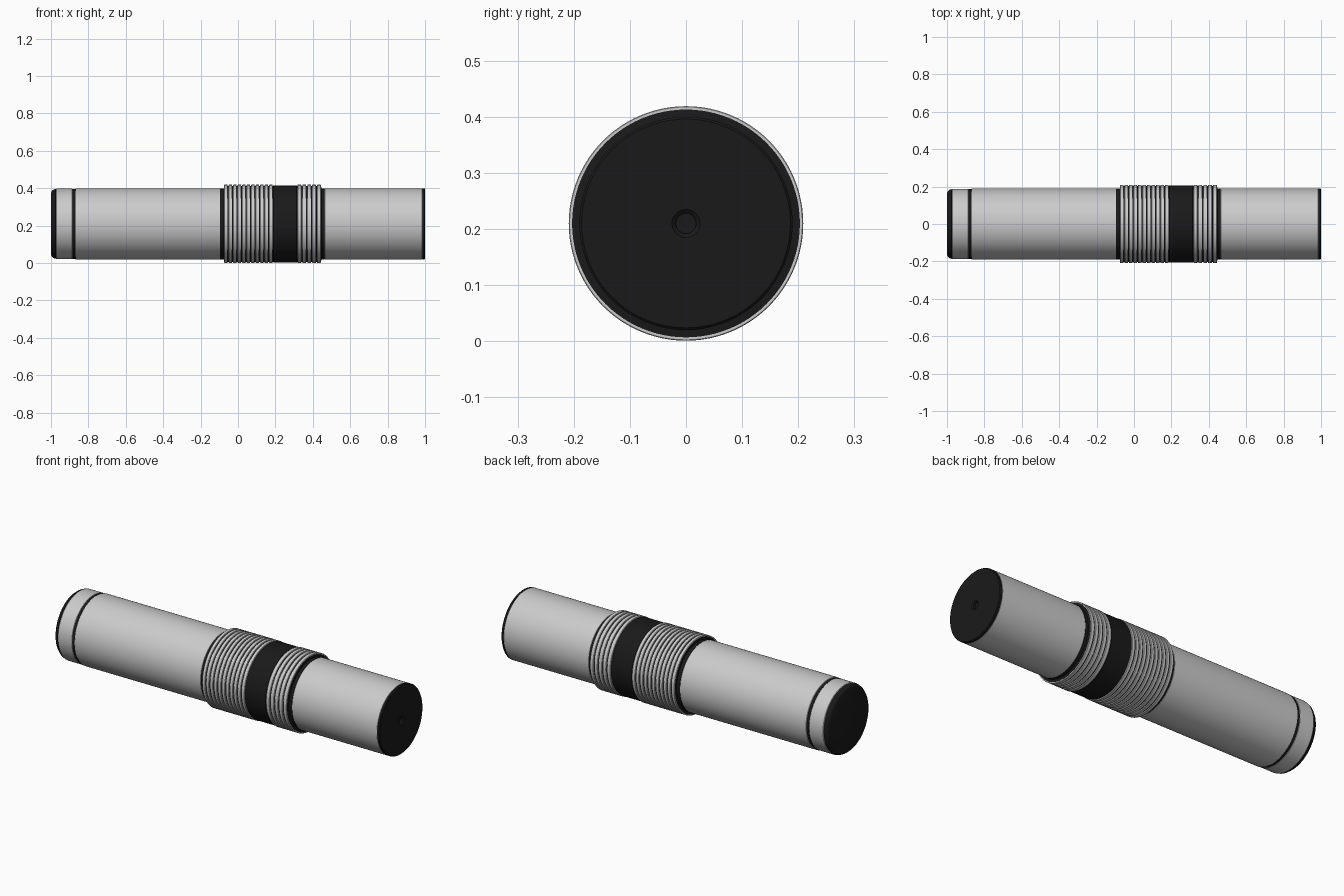
import bpy, bmesh, math

if "Cube" in bpy.data.objects:
    bpy.data.objects.remove(bpy.data.objects["Cube"])

CZ = 0.21     # height of the long axis
SEGS = 96


def material(name, rgb):
    m = bpy.data.materials.new(name)
    m.diffuse_color = (*rgb, 1)
    m.use_nodes = True
    m.node_tree.nodes["Principled BSDF"].inputs["Base Color"].default_value = m.diffuse_color
    return m


BLACK = material("black", (0.01, 0.01, 0.01))


def lathe(name, profile, mat=None, closed=False):
    """Spin an (x, radius) profile around the x axis; radius 0 makes a pole."""
    bm = bmesh.new()
    rings = []
    for x, r in profile:
        if r == 0:
            rings.append([bm.verts.new((x, 0, 0))] * SEGS)
        else:
            rings.append([bm.verts.new((x, r * math.cos(a), r * math.sin(a)))
                          for a in (2 * math.pi * i / SEGS for i in range(SEGS))])
    pairs = list(zip(rings, rings[1:]))
    if closed:
        pairs.append((rings[-1], rings[0]))
    for a, b in pairs:
        for i in range(SEGS):
            j = (i + 1) % SEGS
            bm.faces.new(list(dict.fromkeys((a[i], a[j], b[j], b[i]))))
    bmesh.ops.recalc_face_normals(bm, faces=bm.faces)
    me = bpy.data.meshes.new(name)
    bm.to_mesh(me)
    bm.free()
    me.shade_smooth()
    me.set_sharp_from_angle(angle=math.radians(25))
    ob = bpy.data.objects.new(name, me)
    ob.location.z = CZ
    if mat:
        me.materials.append(mat)
    bpy.context.collection.objects.link(ob)
    return ob


def sleeve(name, x0, x1, r, inner, bevel=0.002):
    """Grey tube with slightly bevelled rims, sitting on the black core."""
    return lathe(name, [(x0, inner), (x0, r - bevel), (x0 + bevel, r),
                        (x1 - bevel, r), (x1, r - bevel), (x1, inner)], closed=True)


def ribs(name, x0, x1, count):
    """Row of narrow grey rings separated by thin dark grooves."""
    pitch = (x1 - x0) / count
    gap = 0.006
    for i in range(count):
        a = x0 + i * pitch
        sleeve(f"{name}_{i + 1}", a + gap / 2, a + pitch - gap / 2, 0.209, 0.198, 0.0015)


# Black core: end caps, seams, groove floors, centre band and the end socket
lathe("core", [
    (-1.0, 0), (-1.0, 0.165), (-0.995, 0.176), (-0.985, 0.184), (-0.975, 0.187),
    (-0.972, 0.18), (-0.885, 0.18), (-0.885, 0.187), (-0.87, 0.187), (-0.87, 0.18),
    (-0.095, 0.18), (-0.095, 0.19), (-0.076, 0.19), (-0.074, 0.203),
    (0.187, 0.203), (0.189, 0.206), (0.314, 0.206), (0.316, 0.203),
    (0.444, 0.203), (0.446, 0.19), (0.463, 0.19), (0.463, 0.18),
    (0.986, 0.18), (0.986, 0.19), (0.996, 0.19), (1.0, 0.186),
    (1.0, 0.025), (0.994, 0.018), (0.985, 0.018), (0.985, 0)], BLACK)

# Grey casing
sleeve("rear_collar", -0.973, -0.885, 0.188, 0.175)
sleeve("main_body", -0.87, -0.095, 0.19, 0.175)
sleeve("front_body", 0.463, 0.986, 0.19, 0.175)

# Grip ribs on either side of the centre band
ribs("long_grip_rib", -0.077, 0.188, 11)
ribs("short_grip_rib", 0.315, 0.446, 5)
